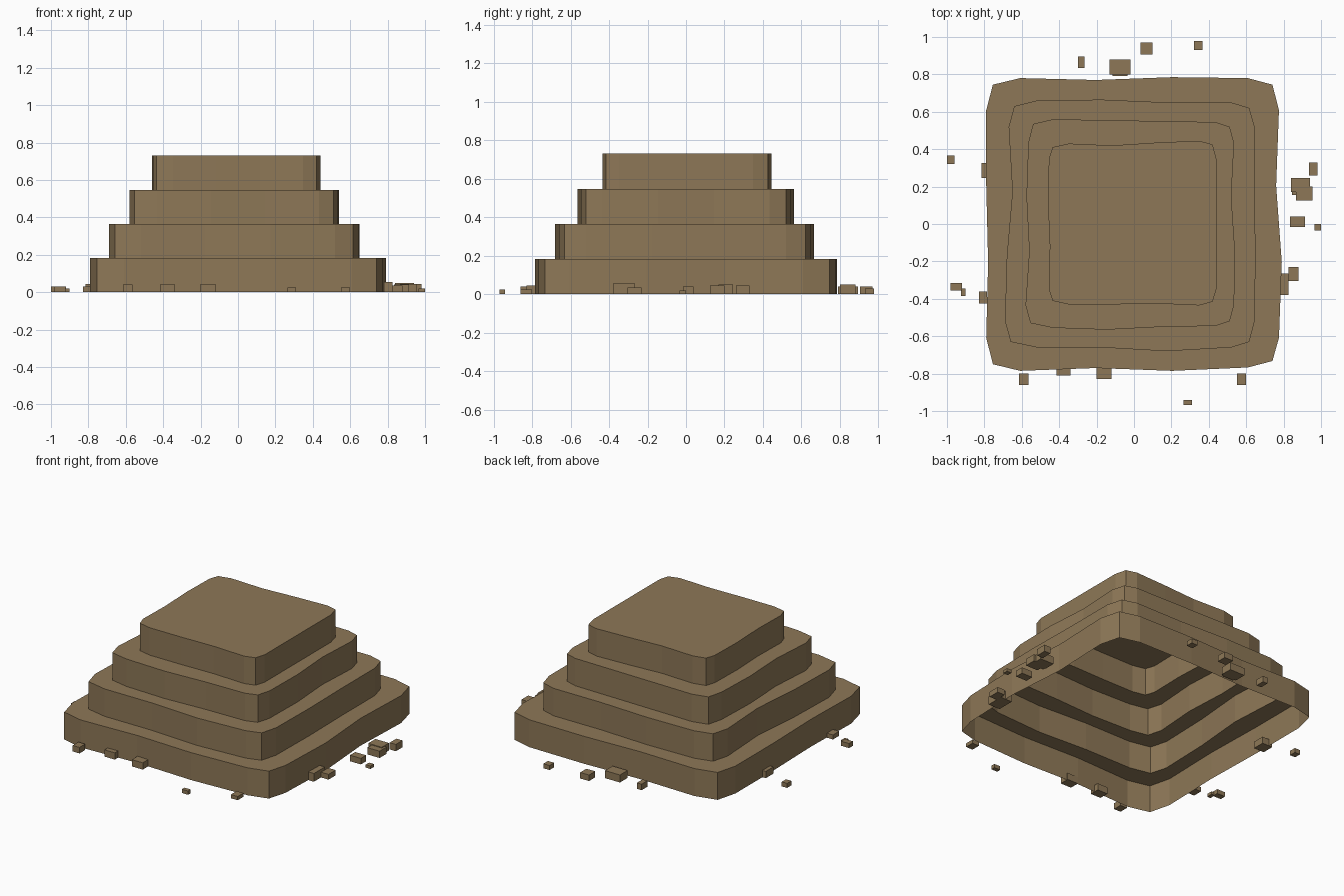
import bpy, bmesh

earth = bpy.data.materials.new("brown earth")
earth.diffuse_color = (0.27, 0.187, 0.095, 1)

STEP = 0.1825  # height of each terrace


def make_object(name, bm):
    mesh = bpy.data.meshes.new(name)
    bm.to_mesh(mesh)
    bm.free()
    mesh.materials.append(earth)
    obj = bpy.data.objects.new(name, mesh)
    bpy.context.collection.objects.link(obj)


def outline(half, back, right, front, left):
    """Wobbly rounded square, clockwise from the back left corner.
    Each side gives its distance from the centre at four stations."""
    s = [-0.775 * half, -0.26 * half, 0.26 * half, 0.775 * half]
    k = 0.955
    pts = [(-k * left[3], k * back[0])]
    pts += [(a, d) for a, d in zip(s, back)]
    pts += [(k * right[0], k * back[3])]
    pts += [(d, -a) for a, d in zip(s, right)]
    pts += [(k * right[3], -k * front[0])]
    pts += [(-a, -d) for a, d in zip(s, front)]
    pts += [(-k * left[0], -k * front[3])]
    pts += [(-d, a) for a, d in zip(s, left)]
    return pts


# Terraces: half width, then back, right, front and left side distances
tiers = [
    (0.785, (.78, .77, .785, .78), (.775, .76, .79, .775),
     (.767, .785, .77, .785), (.79, .78, .79, .79)),
    (0.67, (.66, .665, .65, .65), (.645, .645, .65, .645),
     (.66, .68, .66, .66), (.69, .68, .65, .67)),
    (0.56, (.56, .555, .55, .545), (.535, .52, .54, .535),
     (.545, .55, .565, .555), (.58, .56, .575, .565)),
    (0.45, (.43, .42, .435, .445), (.44, .44, .44, .44),
     (.435, .425, .43, .43), (.455, .45, .46, .455)),
]

# Stepped mound: one hollow shell, open underneath
bm = bmesh.new()
rings = []
for i, tier in enumerate(tiers):
    pts = outline(*tier)
    for z in (i * STEP, (i + 1) * STEP):
        rings.append([bm.verts.new((x, y, z)) for x, y in pts])
for low, high in zip(rings, rings[1:]):
    n = len(low)
    for j in range(n):
        k = (j + 1) % n
        bm.faces.new((low[k], low[j], high[j], high[k]))
bm.faces.new(rings[-1][::-1])
make_object("stepped_mound", bm)

# Loose rubble around the foot: x0, y0, x1, y1, height
rubble = [
    (-.13, .80, -.02, .88, .05), (-.115, .79, -.035, .87, .04),
    (.035, .905, .10, .97, .04), (.32, .93, .365, .978, .03),
    (-.30, .835, -.265, .895, .04), (-1.0, .32, -.96, .365, .03),
    (-.815, .245, -.74, .325, .045), (-.98, -.355, -.92, -.315, .03),
    (-.925, -.385, -.90, -.345, .02), (-.83, -.425, -.785, -.36, .03),
    (-.615, -.86, -.565, -.80, .04), (-.415, -.81, -.34, -.745, .045),
    (-.20, -.83, -.12, -.765, .045), (.55, -.86, .60, -.80, .025),
    (.265, -.968, .31, -.94, .025), (.74, -.38, .825, -.265, .055),
    (.825, -.305, .88, -.23, .035), (.965, -.035, 1.0, .0, .02),
    (.835, -.015, .915, .04, .04), (.84, .17, .94, .245, .05),
    (.865, .125, .955, .20, .045), (.845, .155, .87, .19, .03),
    (.935, .26, .98, .33, .045),
]
for i, (x0, y0, x1, y1, h) in enumerate(rubble):
    bm = bmesh.new()
    bmesh.ops.create_cube(bm, size=1)
    bmesh.ops.scale(bm, vec=(x1 - x0, y1 - y0, h), verts=bm.verts)
    bmesh.ops.translate(bm, vec=((x0 + x1) / 2, (y0 + y1) / 2, h / 2), verts=bm.verts)
    make_object(f"rubble_{i + 1:02d}", bm)
